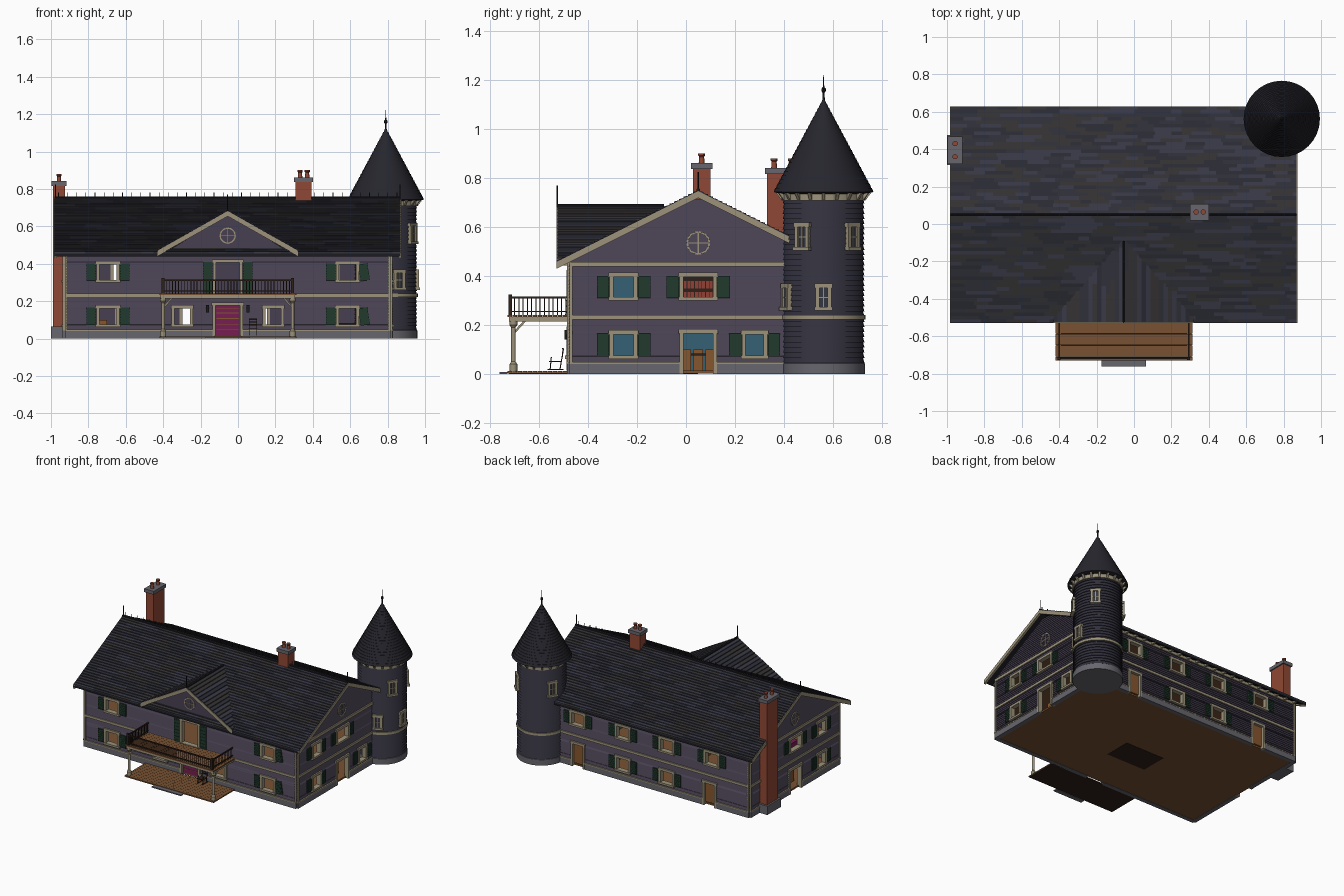
import bpy, bmesh, math, random
from mathutils import Vector

if "Cube" in bpy.data.objects:
    bpy.data.objects.remove(bpy.data.objects["Cube"])
random.seed(4)

def C(r, g, b):
    return tuple(min(1, 1.25 * (c / 255) ** 2.2) for c in (r, g, b)) + (1,)

WALL, CREAM, STONE, BRICK = C(66, 60, 74), C(140, 131, 110), C(92, 92, 98), C(128, 66, 50)
GREEN, WOOD, DARK, IRON = C(34, 54, 44), C(108, 74, 48), C(44, 33, 28), C(30, 30, 34)
SLATE = [C(46, 46, 54), C(54, 54, 66), C(50, 48, 48), C(42, 43, 50)]
TOWER, TEAL, OCHRE, MAGENTA = C(48, 47, 57), C(50, 88, 105), C(120, 78, 45), C(105, 32, 75)
CX, CY, HX, HY = -.055, .05, .87, .525          # house centre and half sizes
parts, rounded = {}, set()

def part(name, col):
    return parts.setdefault(name, (bmesh.new(), col))[0]

def hexa(name, col, pts):
    bm = part(name, col)
    v = [bm.verts.new(p) for p in pts]
    for f in ((0, 1, 2, 3), (4, 5, 6, 7), (0, 1, 5, 4), (1, 2, 6, 5), (2, 3, 7, 6), (3, 0, 4, 7)):
        bm.faces.new([v[i] for i in f])

def box(name, col, x0, x1, y0, y1, z0, z1):
    hexa(name, col, [(x, y, z) for z in (z0, z1) for x, y in ((x0, y0), (x1, y0), (x1, y1), (x0, y1))])

def loft(name, col, rings):
    bm = part(name, col)
    vs = [[bm.verts.new(p) for p in r] for r in rings]
    n = len(vs[0])
    for a, b in zip(vs, vs[1:]):
        for i in range(n):
            bm.faces.new((a[i], a[(i + 1) % n], b[(i + 1) % n], b[i]))
    bm.faces.new(vs[0]); bm.faces.new(vs[-1])

def lathe(name, col, x, y, profile, n=32):
    rounded.add(name)
    loft(name, col, [[(x + r * math.cos(i * math.tau / n), y + r * math.sin(i * math.tau / n), z)
                      for i in range(n)] for r, z in profile])

def bar(name, col, p, q, r, n=4):
    p, q = Vector(p), Vector(q)
    rot = (q - p).to_track_quat('Z', 'Y')
    ring = [rot @ Vector((r * math.cos((i + .5) * math.tau / n), r * math.sin((i + .5) * math.tau / n), 0)) for i in range(n)]
    loft(name, col, [[p + o for o in ring], [q + o for o in ring]])

# each wall maps (along, outward, up) to world
FRONT = lambda u, n, z: (u, CY - HY - n, z)
BACK = lambda u, n, z: (u, CY + HY + n, z)
RIGHT = lambda u, n, z: (CX + HX + n, u, z)
LEFT = lambda u, n, z: (CX - HX - n, u, z)

def wbox(name, col, m, u0, u1, n0, n1, z0, z1):
    hexa(name, col, [m(u, n, z) for z in (z0, z1) for u, n in ((u0, n0), (u1, n0), (u1, n1), (u0, n1))])

def spans(u0, u1, z, holes):
    for a, b in sorted((h[0], h[1]) for h in holes if h[2] < z < h[3]):
        yield u0, a
        u0 = b
    yield u0, u1

def wall(side, m, u0, u1, holes, gable):
    top = .725 if gable else .455
    zs = {round(.045 + i * .0145, 4) for i in range(60)} | {h[k] for h in holes for k in (2, 3)}
    zs = sorted(z for z in zs if .045 <= z <= top)
    for z0, z1 in zip(zs, zs[1:]):
        for a, b in spans(u0, u1, (z0 + z1) / 2, holes):
            e = []
            for z in (z0, z1):
                h = max(.003, (.732 - z) / .5) if gable else 9
                e.append((max(a, CY - h), min(b, CY + h)) if gable else (a, b))
            hexa(side + '_siding', WALL, [m(u, n, z) for (p, q), z, o in ((e[0], z0, .005), (e[1], z1, .001))
                                          for u, n in ((p, -.02), (q, -.02), (q, o), (p, o))])
    for a, b in spans(u0, u1, .02, holes):
        wbox('foundation', STONE, m, a, b, -.02, .012, 0, .042)
        wbox('water_table', CREAM, m, a, b, 0, .014, .04, .048)
    for a, b in spans(u0, u1, .232, holes):
        wbox('belt_course', CREAM, m, a, b, 0, .012, .222, .24)
    wbox('cornice', CREAM, m, u0, u1, 0, .012, .438, .458)
    for u, s in ((u0, 1), (u1, -1)):
        wbox('corner_boards', CREAM, m, u, u + s * .012, 0, .012, .045, .445)

def shutter(m, u, z0, z1, tilt):
    c, s, zc, h = math.cos(tilt), math.sin(tilt), (z0 + z1) / 2, (z1 - z0) / 2
    def t(a, n, b):
        return m(u + a * c - b * s, n, zc + a * s + b * c)
    wbox('shutters', GREEN, t, -.025, .025, .004, .011, -h, h)
    for i in range(7):
        z = -h + (i + .5) * 2 * h / 7
        wbox('shutters', GREEN, t, -.019, .019, .011, .014, z - .003, z + .003)

def window(m, u, z0, z1, w, shut=1, tilt=0.0):
    a, b = u - w / 2, u + w / 2
    for p, q, r, s in ((a - .012, a + .004, z0, z1), (b - .004, b + .012, z0, z1),
                       (a - .016, b + .016, z1 - .004, z1 + .014)):
        wbox('window_trim', CREAM, m, p, q, -.02, .014, r, s)
    if z0 > .03:
        wbox('window_trim', CREAM, m, a - .016, b + .016, -.02, .02, z0 - .01, z0 + .004)
    if shut:
        shutter(m, a - .039, z0, z1, 0)
        shutter(m, b + .039, z0, z1, tilt)

# openings: along, bottom, top, width, shutters, tilt
UP, LOW = (.31, .40), (.072, .165)
win = {'front': (FRONT, [(CX - .64, *UP, .1, 1, 0), (CX + .64, *UP, .1, 1, .16), (CX, .24, .41, .135, 1, 0),
                         (CX - .64, *LOW, .1, 1, 0), (CX + .64, *LOW, .1, 1, .16),
                         (CX - .243, *LOW, .09, 0, 0), (CX + .243, *LOW, .09, 0, 0), (CX, .015, .18, .14, 0, 0)]),
       'back': (BACK, [(x, *UP, .1, 1, 0) for x in (-.62, -.25, .11, .48)] + [(x, *LOW, .1, 1, 0) for x in (-.25, .11)]
                + [(x, 0, .17, .09, 0, 0) for x in (-.6, .48)])}
side = [(-.255, *UP, .09, 1, 0), (CY, *UP, .13, 1, 0), (-.255, *LOW, .09, 1, 0), (CY, 0, .17, .13, 0, 0)]
win['right'] = (RIGHT, side + [(.28, *LOW, .08, 1, 0)])
win['left'] = (LEFT, side)
for name, (m, ws) in win.items():
    gable = name in ('left', 'right')
    c, h = (CY, HY) if gable else (CX, HX)
    wall(name, m, c - h, c + h, [(w[0] - w[3] / 2, w[0] + w[3] / 2, w[1], w[2]) for w in ws], gable)
    for w in ws:
        window(m, *w)

# doors
wbox('front_door', MAGENTA, FRONT, CX - .068, CX + .068, -.018, -.006, .015, .178)
for z in (.045, .075, .105, .135, .16):
    wbox('door_bands', OCHRE, FRONT, CX - .06, CX + .06, -.006, -.003, z, z + .004)
for s in (-1, 1):
    wbox('door_lanterns', IRON, FRONT, CX + s * .108 - .008, CX + s * .108 + .008, .004, .022, .14, .18)
for x in (-.6, .48):
    wbox('back_doors', OCHRE, BACK, x - .043, x + .043, -.018, -.006, .02, .168)

# floors, partitions and furniture
X0, X1, Y0, Y1 = CX - HX + .01, CX + HX - .01, CY - HY + .01, CY + HY - .01
box('ground_floor', WOOD, X0, X1, Y0, Y1, .002, .014)
box('cellar_hatch', DARK, CX - .16, CX + .16, -.15, .05, 0, .003)
box('upper_floor', WOOD, X0, X1, Y0, Y1, .224, .238)
box('attic_floor', WOOD, X0, X1, Y0, Y1, .436, .45)
for x, col, nm in ((-.42, OCHRE, 'left_partition'), (.31, TEAL, 'right_partition')):
    for z0, z1 in ((.014, .224), (.238, .436)):
        box(nm, col, x - .008, x + .008, Y0, -.18, z0, z1)
        box(nm, col, x - .008, x + .008, -.08, Y1, z0, z1)
box('dining_table', DARK, .52, .68, -.03, .13, .075, .083)
for x in (.53, .67):
    for y in (-.02, .12):
        box('dining_table', DARK, x - .005, x + .005, y - .005, y + .005, .014, .076)
for x, y in ((.72, .0), (.72, .1), (.48, .05)):
    box('dining_chairs', OCHRE, x - .02, x + .02, y - .02, y + .02, .014, .055)
    box('dining_chairs', OCHRE, x + .014, x + .02, y - .02, y + .02, .055, .1)
box('bookcase', DARK, .32, .36, -.03, .13, .238, .41)
for i in range(3):
    for j in range(10):
        y = -.024 + j * .015
        box('books', random.choice([C(130, 60, 50), BRICK, OCHRE]), .36, .366, y, y + .012, .26 + i * .045, .29 + i * .045)
box('bed', MAGENTA, -.85, -.65, -.1, .15, .238, .3)
box('sideboard', OCHRE, -.85, -.7, -.05, .1, .014, .1)

# main roof: slab plus stepped shingle courses
RZ, RX0, RX1 = .745, CX - .925, CX + .925
def shingles(point, courses, lo, hi, step):
    for k in range(courses):
        t0, t1 = k / courses, min(1, (k + 1) / courses + .004)
        u = lo(t0)
        while u < hi(t0) - 1e-4:
            v = min(hi(t0), u + random.uniform(*step))
            i = random.randrange(4)
            hexa('roof_shingles_%d' % (i + 1), SLATE[i], [point(t, w, d) for d0, d1 in ((-.001, -.001), (.003, .009))
                 for t, w, d in ((t0, u, d0), (t1, u, d1), (t1, v, d1), (t0, v, d0))])
            u = v
for s in (-1, 1):
    def P(t, u, d, s=s):
        return (u, CY + s * .578 * t, RZ - .289 * t + d)
    hexa('roof_deck', IRON, [P(t, u, d) for d in (-.016, 0) for t, u in ((0, RX0), (1, RX0), (1, RX1), (0, RX1))])
    shingles(P, 30, lambda t: RX0, lambda t: RX1, (.05, .17))
    for x, o in ((RX0, -.004), (RX1, .004)):
        hexa('bargeboards', CREAM, [P(t, u, d) for d in (-.026, .002)
                                    for t, u in ((0, x + o), (1, x + o), (1, x - 3 * o), (0, x - 3 * o))])
    for i in range(23):
        x = CX - .85 + i * 1.7 / 22
        y = CY + s * (HY + .022)
        box('eave_brackets', CREAM, x - .007, x + .007, y - .022, y + .022, .442, .462)

# front cross gable
GZ, GY = .68, -.525
for s in (-1, 1):
    def G(t, u, d, s=s):
        return (CX + s * .375 * t, u, GZ - .212 * t + d)
    back = lambda t: -.085 - .43 * t
    hexa('gable_deck', IRON, [G(t, u, d) for d in (-.014, 0) for t, u in ((0, GY), (1, GY), (1, back(1)), (0, back(0)))])
    shingles(G, 16, lambda t: GY, back, (.15, .5))
    hexa('bargeboards', CREAM, [G(t, u, d) for d in (-.026, .002)
                                for t, u in ((0, GY - .004), (1, GY - .004), (1, GY + .01), (0, GY + .01))])
loft('pediment', WALL, [[(CX - .35, y, .45), (CX + .35, y, .45), (CX, y, .665)] for y in (-.488, -.46)])
bar('gable_ridge', IRON, (CX, GY, GZ + .006), (CX, -.09, GZ + .006), .008, 6)

# round windows in the gables
def rosette(m, u, z, r, n0):
    pts = [m(u + r * math.cos(i * math.tau / 20), n0, z + r * math.sin(i * math.tau / 20)) for i in range(20)]
    for i in range(20):
        bar('round_windows', CREAM, pts[i], pts[(i + 1) % 20], .005)
        if i % 5 == 0:
            bar('round_windows', CREAM, m(u, n0, z), pts[i], .003)
rosette(FRONT, CX, .55, .04, .014)
rosette(RIGHT, CY, .535, .045, .005)
rosette(LEFT, CY, .535, .045, .005)

# ridge cresting and spikes
bar('ridge_cap', IRON, (RX0, CY, RZ + .006), (RX1, CY, RZ + .006), .009, 6)
for i in range(38):
    x = RX0 + .02 + i * 1.81 / 37
    bar('ridge_cresting', IRON, (x, CY, RZ), (x, CY, RZ + .035), .0025)
for x, y, z, h in ((RX0 + .005, CY, RZ, .08), (RX1 - .005, CY, RZ, .08), (CX, GY, GZ, .09)):
    bar('roof_spikes', IRON, (x, y, z - .01), (x, y, z + h), .003, 6)

# chimneys
def chimney(nm, x0, x1, y0, y1, z0, z1, pots):
    box(nm, BRICK, x0, x1, y0, y1, z0, z1 - .025)
    box(nm + '_cap', STONE, x0 - .008, x1 + .008, y0 - .008, y1 + .008, z1 - .025, z1)
    for x, y in pots:
        lathe(nm + '_pots', BRICK, x, y, [(.013, z1 - .01), (.01, z1 + .025), (.014, z1 + .03), (.014, z1 + .038)], 12)
chimney('ridge_chimney', .308, .392, .028, .1, .62, .862, ((.332, .064), (.37, .064)))
chimney('side_chimney', -.988, -.925, .33, .46, .05, .842, ((-.957, .36), (-.957, .43)))
box('side_chimney_base', STONE, -1, -.92, .315, .475, 0, .065)

# round tower
TX, TY = .79, .562
lathe('tower_base', STONE, TX, TY, [(.169, 0), (.169, .043), (.16, .048)])
lathe('tower_siding', TOWER, TX, TY, [p for i in range(33) for p in ((.167, .045 + i * .021), (.161, .066 + i * .021))])
lathe('tower_belt', CREAM, TX, TY, [(.16, .222), (.172, .222), (.172, .24), (.16, .24)])
lathe('tower_cornice', CREAM, TX, TY, [(.16, .708), (.172, .708), (.172, .738), (.16, .738)])
cone = [(.17, .735)]
for i in range(22):
    cone += [(.202 * (1 - i / 22) + .002, .743 + i * .0172), (.202 * (1 - (i + 1) / 22) + .0045, .743 + (i + 1) * .0172)]
lathe('tower_roof', C(38, 38, 44), TX, TY, cone)
lathe('tower_finial', IRON, TX, TY, [(.006, 1.1), (.004, 1.148), (.009, 1.155), (.009, 1.165), (.003, 1.172), (.001, 1.222)], 12)
for i in range(20):
    a = i * math.tau / 20
    c, s = math.cos(a), math.sin(a)
    bar('tower_brackets', CREAM, (TX + .168 * c, TY + .168 * s, .715), (TX + .188 * c, TY + .188 * s, .742), .009)
for deg, z0, z1 in ((0, .27, .355), (-65, .27, .355), (-31, .515, .605), (45, .515, .605), (150, .515, .605)):
    c, s = math.cos(math.radians(deg)), math.sin(math.radians(deg))
    T = lambda u, n, z: (TX + (.163 + n) * c - u * s, TY + (.163 + n) * s + u * c, z)
    wbox('tower_glass', C(50, 52, 62), T, -.022, .022, -.01, .005, z0, z1)
    window(T, 0, z0, z1, .042, 0)
    wbox('window_trim', CREAM, T, -.002, .002, 0, .009, z0, z1)
    wbox('window_trim', CREAM, T, -.02, .02, 0, .009, (z0 + z1) / 2 - .002, (z0 + z1) / 2 + .002)

# porch, balcony and railing
PX0, PX1, PY = -.42, .312, -.73
for i in range(12):
    y = PY + i * .0205
    box('porch_deck', WOOD, PX0, PX1, y, y + .0195, .004, .012)
    box('balcony_deck', WOOD, PX0, PX1, y, y + .0195, .232, .241)
box('porch_frame', DARK, PX0 + .005, PX1 - .005, PY + .005, -.48, 0, .005)
box('porch_step', STONE, -.175, .065, -.762, PY, 0, .008)
box('balcony_beam', CREAM, PX0 + .006, PX1 - .006, PY + .006, PY + .03, .215, .232)
for x in (PX0 + .02, PX1 - .02):
    s = 1 if x < CX else -1
    box('balcony_beam', CREAM, x - .012, x + .012, PY + .02, -.48, .215, .232)
    lathe('porch_posts', CREAM, x, -.705, [(.016, .01), (.016, .04), (.009, .05), (.009, .19), (.016, .2), (.016, .216)], 16)
    for dx, dy in ((s, 0), (0, 1)):
        bar('porch_brackets', CREAM, (x, -.705, .165), (x + dx * .05, -.705 + dy * .05, .22), .006)
    bar('balcony_rail', DARK, (x, PY + .012, .312), (x, -.48, .312), .006)
    bar('balcony_rail', DARK, (x, PY + .012, .255), (x, -.48, .255), .004)
    box('balcony_rail', DARK, x - .008, x + .008, PY + .004, PY + .02, .24, .325)
    for i in range(1, 14):
        y = PY + .012 + i * .0175
        bar('balusters', DARK, (x, y, .24), (x, y, .312), .003)
for z, r in ((.312, .006), (.255, .004)):
    bar('balcony_rail', DARK, (PX0 + .02, PY + .012, z), (PX1 - .02, PY + .012, z), r)
for i in range(1, 42):
    x = PX0 + .02 + i * .692 / 42
    bar('balusters', DARK, (x, PY + .012, .24), (x, PY + .012, .312), .003)

# rocking chair
for x in (.06, .1):
    bar('rocking_chair', DARK, (x, -.565, .018), (x, -.5, .018), .003)
    bar('rocking_chair', DARK, (x, -.555, .018), (x, -.55, .07), .003)
    bar('rocking_chair', DARK, (x, -.515, .018), (x, -.5, .105), .003)
box('rocking_chair', DARK, .056, .104, -.56, -.51, .048, .053)
for z in (.07, .085, .1):
    box('rocking_chair', DARK, .058, .102, -.506, -.502, z, z + .007)

# turn every part into an object
mats = {}
for name, (bm, col) in parts.items():
    bmesh.ops.recalc_face_normals(bm, faces=bm.faces)
    me = bpy.data.meshes.new(name)
    bm.to_mesh(me); bm.free()
    if col not in mats:
        mats[col] = bpy.data.materials.new('colour_%d' % len(mats))
        mats[col].diffuse_color = col
    me.materials.append(mats[col])
    ob = bpy.data.objects.new(name, me)
    bpy.context.collection.objects.link(ob)
    ob.select_set(name in rounded)
    bpy.context.view_layer.objects.active = ob if name in rounded else bpy.context.view_layer.objects.active
bpy.ops.object.shade_smooth_by_angle(angle=math.radians(30))

for m in bpy.data.materials:
    if m.users and not m.is_grease_pencil:
        m.use_nodes = True
        m.node_tree.nodes["Principled BSDF"].inputs["Base Color"].default_value = m.diffuse_color
